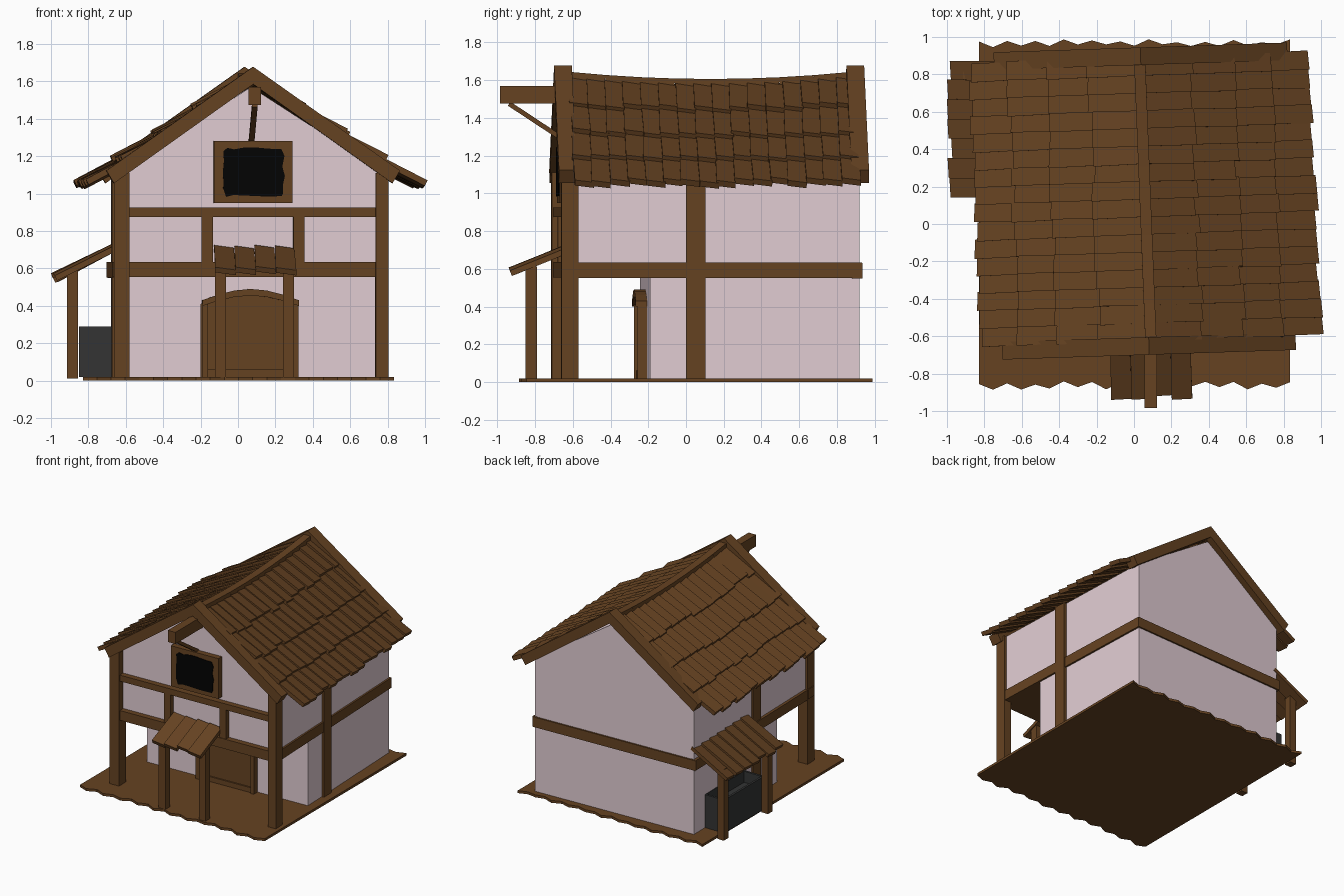
import bpy, bmesh, math, random
from mathutils import Vector, Matrix

if "Cube" in bpy.data.objects:
    bpy.data.objects.remove(bpy.data.objects["Cube"])

random.seed(4)
R = random.uniform


def material(name, rgb):
    m = bpy.data.materials.new(name)
    m.diffuse_color = (*rgb, 1)
    m.use_nodes = True
    m.node_tree.nodes["Principled BSDF"].inputs["Base Color"].default_value = m.diffuse_color
    return m


WOOD = material("brown wood", (0.132, 0.055, 0.0155))
PLASTER = material("lilac plaster", (0.76, 0.61, 0.655))
BLACK = material("black opening", (0.001, 0.001, 0.001))
STONE = material("dark grey stone", (0.033, 0.034, 0.034))


def finish(name, bm, mat):
    bmesh.ops.recalc_face_normals(bm, faces=bm.faces[:])
    me = bpy.data.meshes.new(name)
    bm.to_mesh(me)
    bm.free()
    me.materials.append(mat)
    ob = bpy.data.objects.new(name, me)
    bpy.context.collection.objects.link(ob)
    return ob


def box(name, x0, x1, y0, y1, z0, z1, mat=WOOD):
    bm = bmesh.new()
    bmesh.ops.create_cube(bm, size=1)
    for v in bm.verts:
        v.co = Vector((x0 + (v.co.x + .5) * (x1 - x0), y0 + (v.co.y + .5) * (y1 - y0),
                       z0 + (v.co.z + .5) * (z1 - z0)))
    return finish(name, bm, mat)


def prism(name, pts, y0, y1, mat=WOOD):
    """Extrude an xz profile along y."""
    bm = bmesh.new()
    f = bm.faces.new([bm.verts.new((x, y0, z)) for x, z in pts])
    ext = bmesh.ops.extrude_face_region(bm, geom=[f])["geom"]
    for v in ext:
        if isinstance(v, bmesh.types.BMVert):
            v.co.y = y1
    return finish(name, bm, mat)


def skew(ob):
    """The house stands crooked: turn it a little, as seen from above."""
    for v in ob.data.vertices:
        x, y, z = v.co
        k = 0.022 + 0.016 * (x + .65) / 1.43
        v.co = (x - k * (y + .62), y + 0.038 * (x - .77), z)


def plank(bm, p, q, side, w0, w1, t, roll=0):
    """Board whose top runs from p to q; side is its width direction."""
    p, q, s = Vector(p), Vector(q), Vector(side).normalized()
    n = s.cross(q - p).normalized()
    if n.z < 0:
        n = -n
    rows = []
    for d in (0, -t):
        for c, w in ((p, w0), (q, w1)):
            rows.append([bm.verts.new(c + s * k * w / 2 + n * (d + k * roll)) for k in (-1, 1)])
    (a, b), (c, d), (e, f), (g, h) = rows
    for quad in ((a, b, d, c), (e, f, h, g), (a, b, f, e), (c, d, h, g), (a, c, g, e), (b, d, h, f)):
        bm.faces.new(quad)


# plank floor with ragged front and back ends
bm = bmesh.new()
N = 22
xs = [-0.83 + 1.665 * i / N for i in range(N + 1)]
outline = [(x, -0.862 + (-.016 if i % 2 else .012) + R(-.01, .01)) for i, x in enumerate(xs)]
outline += [(x, 0.968 + (-.016 if i % 2 else .012) + R(-.01, .01)) for i, x in enumerate(reversed(xs))]
f = bm.faces.new([bm.verts.new((x, y, 0)) for x, y in outline])
for v in bmesh.ops.extrude_face_region(bm, geom=[f])["geom"]:
    if isinstance(v, bmesh.types.BMVert):
        v.co.z = 0.02
finish("floor_base", bm, WOOD)

# walls: recessed ground floor, overhanging gabled upper floor
house = [
    box("lower_walls", -0.645, 0.782, -0.19, 0.92, 0.02, 0.57, PLASTER),
    prism("upper_walls", [(-0.645, 0.57), (0.782, 0.57), (0.782, 1.11), (0.07, 1.57), (-0.645, 1.11)],
          -0.605, 0.92, PLASTER),
    box("overhang_floor", -0.64, 0.777, -0.6, -0.192, 0.553, 0.6)]

# corner and side posts
for tag, x0, x1 in (("left", -0.663, -0.58), ("right", 0.735, 0.803)):
    house.append(box(tag + "_front_post", x0, x1, -0.66, -0.57, 0.02, 1.11))
for tag, x0, x1, s in (("left", -0.66, -0.59, .05), ("right", 0.74, 0.803, 0)):
    house.append(box(tag + "_middle_post", x0, x1, s, s + .103, 0.02, 1.11))

# horizontal beams, short studs, gable window frame
house += [
    box("front_lower_beam", -0.67, 0.795, -0.65, -0.57, 0.555, 0.635),
    box("front_upper_beam", -0.6, 0.75, -0.65, -0.57, 0.875, 0.925),
    box("back_beam", -0.665, 0.797, 0.88, 0.933, 0.55, 0.632),
    box("left_beam", -0.668, -0.62, -0.56, 0.93, 0.552, 0.634),
    box("right_beam", 0.76, 0.797, -0.58, 0.931, 0.551, 0.634),
    box("left_stud", -0.195, -0.135, -0.645, -0.58, 0.63, 0.88),
    box("right_stud", 0.295, 0.355, -0.645, -0.58, 0.63, 0.88),
    box("window_frame", -0.13, 0.29, -0.65, -0.59, 0.95, 1.28)]

# ragged black opening in the window
bottom = [(-0.07 + 0.05 * i, 0.99) for i in range(7)]
right = [(0.243, 1.0 + 0.05 * i) for i in range(5)]
top = [(0.235 - 0.05 * i, 1.24) for i in range(7)]
left = [(-0.078, 1.22 - 0.05 * i) for i in range(5)]
hole = [(x + R(-.008, .008), z + R(-.008, .008)) for x, z in bottom + right + top + left]
house.append(prism("window_opening", hole, -0.656, -0.648, BLACK))


# arched door
def arch(z, rise, x0=-0.195, x1=0.325, n=6):
    return [(x0 + (x1 - x0) * i / n, z + rise * math.sin(math.pi * i / n)) for i in range(n + 1)]


panel = [(-0.19, 0.02)] + arch(0.41, 0.06, -0.19, 0.32) + [(0.32, 0.02)]
house += [
    prism("door_panel", panel, -0.215, -0.175),
    box("door_left_jamb", -0.18, -0.15, -0.24, -0.175, 0.02, 0.42),
    box("door_right_jamb", 0.305, 0.335, -0.24, -0.175, 0.02, 0.42),
    box("door_sill", -0.16, 0.31, -0.227, -0.175, 0.02, 0.06),
    prism("door_lintel", arch(0.43, 0.06, -0.18, 0.338) + arch(0.40, 0.055, -0.18, 0.338)[::-1], -0.25, -0.175)]
for ob in house:
    skew(ob)

# hoist beam and its brace
box("hoist_beam", 0.055, 0.122, -0.985, -0.58, 1.475, 1.57)
bm = bmesh.new()
plank(bm, (0.09, -0.93, 1.485), (0.072, -0.63, 1.287), (1, 0, 0), 0.03, 0.03, 0.025)
finish("hoist_brace", bm, WOOD)

# gable edge boards, slightly turned like the house
for tag, ax, yc in (("front", 0.08, -0.652), ("back", 0.035, 0.897)):
    pts = [(ax - .785, 1.123), (ax, 1.678), (ax + .785, 1.123), (ax + .745, 1.055), (ax, 1.585), (ax - .745, 1.055)]
    ob = prism(tag + "_gable_boards", [(x - ax, z) for x, z in pts], -0.047, 0.047)
    ob.matrix_world = Matrix.Translation((ax, yc, 0)) @ Matrix.Rotation(0.033, 4, 'Z')


# sagging roof: four shingle rows a side
def roof_point(o, y, lift):
    sag = 0.038 * (1 - ((y - .13) / .75) ** 2) * max(0, 1 - abs(o) / .9)
    return (0.06 + o - 0.04 * (y - .13), y + 0.035 * o, 1.64 - 0.65 * abs(o) - sag + lift)


COUNT = 16
for tag, sgn in (("right", 1), ("left", -1)):
    bm = bmesh.new()
    edges = [0.015, 0.275, 0.50, 0.705, 0.91]
    for r in range(4):
        for i in range(COUNT):
            w = 1.51 / COUNT
            y = -0.62 + w * (i + .5)
            up = edges[r] - (0.05 if r else 0)
            p = roof_point(sgn * up, y, -0.012)
            q = roof_point(sgn * (edges[r + 1] + R(-.012, .012)), y + R(-.005, .005), 0.02 + R(-.005, .005))
            plank(bm, p, q, (-0.04, 1, 0), w * 1.05, w * R(1.06, 1.1), 0.033, -0.007)
    finish(tag + "_roof_shingles", bm, WOOD)

# ridge strip following the sag
bm = bmesh.new()
for i in range(8):
    a, b = (-0.61 + 1.47 * k / 8 for k in (i, i + 1))
    plank(bm, roof_point(0, a, 0.004), roof_point(0, b, 0.004), (1, 0, 0), 0.06, 0.06, 0.04)
finish("ridge_beam", bm, WOOD)

# front awning
bm = bmesh.new()
for i in range(4):
    x = -0.075 + 0.108 * i
    plank(bm, (x, -0.645, 0.718 + R(-.006, .006)), (x + 0.008, -0.932 + R(-.015, .015), 0.597 + R(-.008, .008)),
          (1, 0, 0), 0.105, 0.11, 0.03, -0.008)
finish("front_awning", bm, WOOD)
for tag, x in (("left", -0.093), ("right", 0.27)):
    box("front_awning_post_" + tag, x - .03, x + .03, -0.85, -0.79, 0.02, 0.612)

# side awning over the trough
bm = bmesh.new()
for i in range(7):
    y = 0.195 + 0.104 * i
    plank(bm, (-0.66, y, 0.73), (-0.985 + R(-.014, .014), y + R(-.006, .006), 0.562 + R(-.008, .008)),
          (0, 1, 0), 0.102, 0.106, 0.03, 0.007)
finish("side_awning", bm, WOOD)
for tag, y in (("front", 0.215), ("back", 0.785)):
    box("side_awning_post_" + tag, -0.913, -0.855, y - .03, y + .03, 0.012, 0.595)

# hollow stone trough
bm = bmesh.new()
bmesh.ops.create_cube(bm, size=1)
for v in bm.verts:
    v.co = Vector((-0.755 + v.co.x * .19, 0.46 + v.co.y * .52, 0.155 + v.co.z * .27))
bm.normal_update()
lid = max(bm.faces, key=lambda f: f.calc_center_median().z)
bmesh.ops.inset_region(bm, faces=[lid], thickness=0.025)
bmesh.ops.inset_region(bm, faces=[lid], thickness=0.002, depth=-0.09)
finish("trough", bm, STONE)
